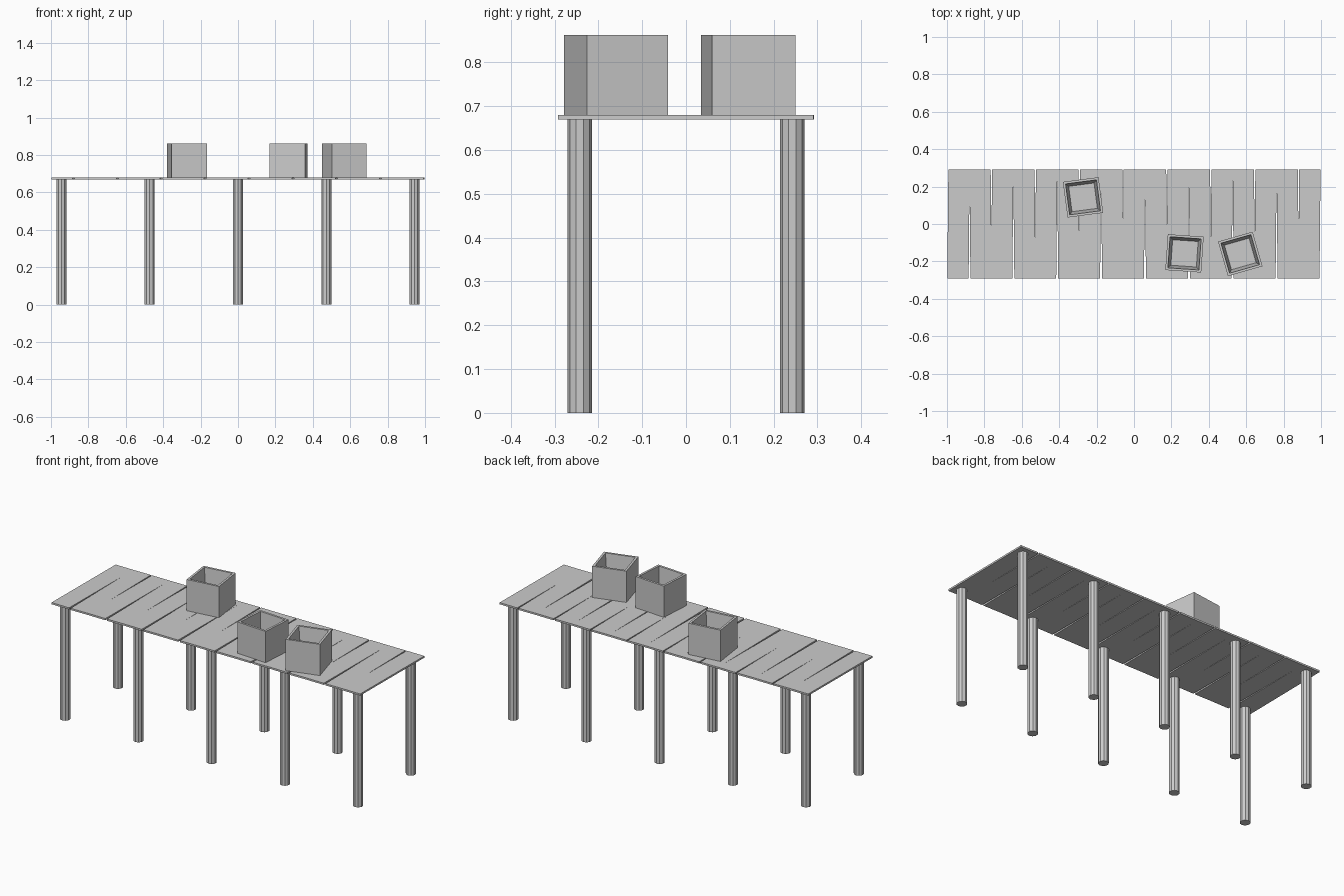
import bpy, bmesh, math
from mathutils import Matrix

if "Cube" in bpy.data.objects:
    bpy.data.objects.remove(bpy.data.objects["Cube"])

def finish(bm, name, loc=(0, 0, 0), rot=0.0):
    bmesh.ops.recalc_face_normals(bm, faces=bm.faces)
    me = bpy.data.meshes.new(name)
    bm.to_mesh(me)
    bm.free()
    ob = bpy.data.objects.new(name, me)
    ob.location = loc
    ob.rotation_euler.z = rot
    bpy.context.collection.objects.link(ob)
    return ob

TOP, THICK, HALF_DEPTH = 0.68, 0.01, 0.292

# Table top: 17 planks, each twisted slightly the opposite way to its neighbour
COUNT, TWIST = 17, 0.010
PITCH = 1.994 / COUNT
for i in range(COUNT):
    side = -1 if i % 2 == 0 else 1
    bm = bmesh.new()
    bmesh.ops.create_cube(bm, size=1, matrix=Matrix.Diagonal(
        (PITCH - 0.0033, HALF_DEPTH * 2 - 0.001, THICK, 1)))
    # open front gaps are a touch wider than the rear ones
    shift = 0.0008 * (0 if i == 0 else side)
    x = (i - (COUNT - 1) / 2) * PITCH + shift
    finish(bm, "plank", (x, 0, TOP - THICK / 2), side * TWIST)

# Legs: five pairs of ten-sided posts
LEG_H = TOP - THICK
for k in range(-2, 3):
    for sy in (-1, 1):
        bm = bmesh.new()
        bmesh.ops.create_cone(bm, cap_ends=True, segments=10,
                              radius1=0.028, radius2=0.028, depth=LEG_H)
        finish(bm, "leg", (k * 0.472, sy * 0.2425, LEG_H / 2))

# Open square planters: straight outside, cavity tapering to a floor
def planter(x, y, degrees, size=0.192, height=0.182):
    bm = bmesh.new()
    bmesh.ops.create_cube(bm, size=1, matrix=Matrix.Translation((0, 0, height / 2))
                          @ Matrix.Diagonal((size, size, height, 1)))
    top = max(bm.faces, key=lambda f: f.calc_center_median().z)
    bmesh.ops.inset_region(bm, faces=[top], thickness=0.018)
    floor = bmesh.ops.extrude_discrete_faces(bm, faces=[top])["faces"][0]
    scale = (size / 2 - 0.032) / (size / 2 - 0.018)
    for v in floor.verts:
        v.co.x *= scale
        v.co.y *= scale
        v.co.z = 0.02
    finish(bm, "planter", (x, y, TOP), math.radians(degrees))

planter(-0.2725, 0.1425, 7.5)
planter(0.27, -0.157, -4)
planter(0.568, -0.16, 16)
